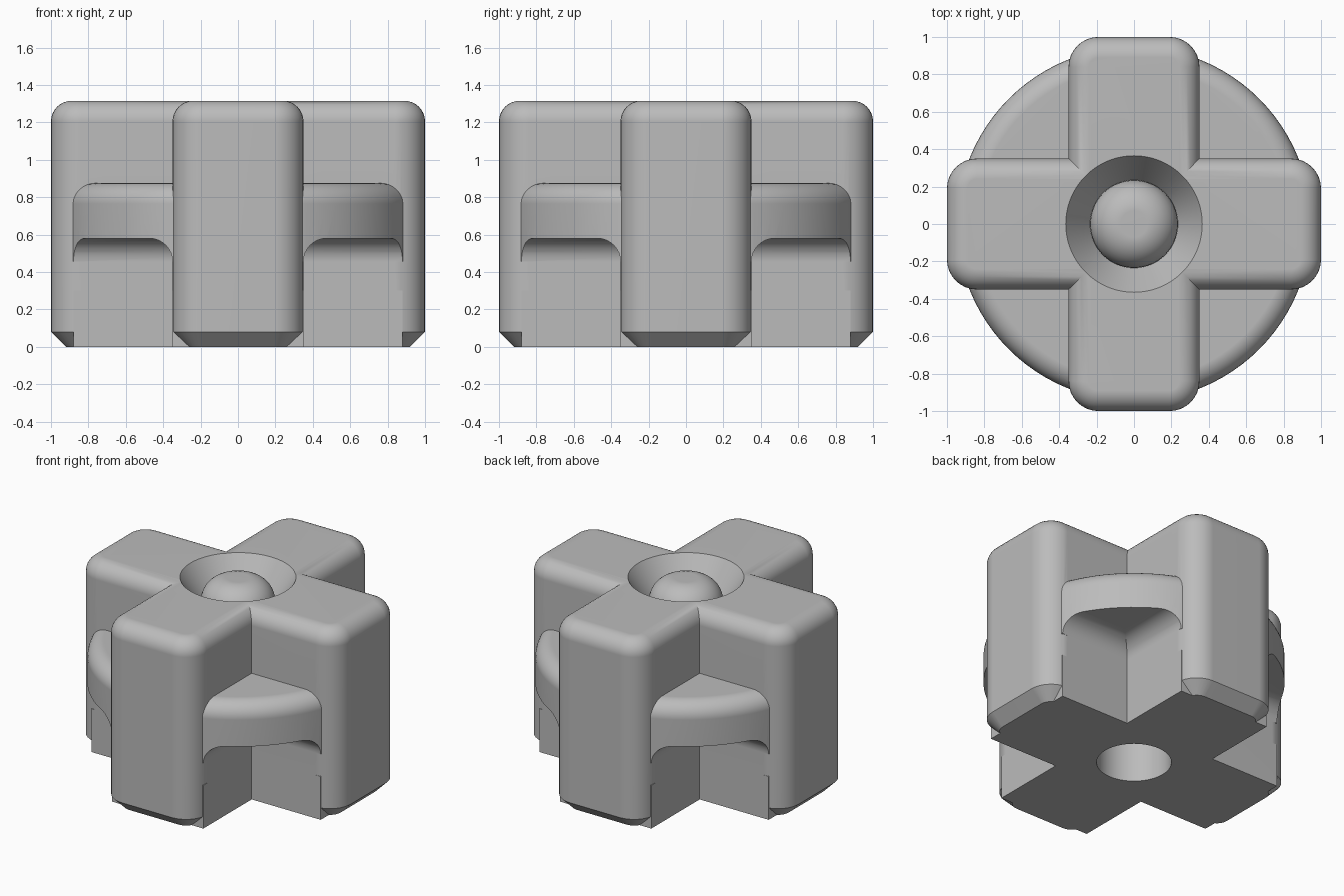
import bpy, bmesh, math
from math import sin, cos, pi

old = bpy.data.objects.get("Cube")
if old:
    bpy.data.objects.remove(old, do_unlink=True)

TOP = 1.315       # overall height
HALF = 0.35       # half width of an arm
CORNER = 0.16     # vertical corner radius
EDGE = 0.11       # rounding of the upper edges
CHAMFER = 0.08    # bevel under the arm ends
STEPS = 8

grey = bpy.data.materials.new("plain grey")
grey.use_nodes = True
grey.diffuse_color = (0.5, 0.5, 0.5, 1)
grey.node_tree.nodes["Principled BSDF"].inputs["Base Color"].default_value = (0.5, 0.5, 0.5, 1)


def loft(name, rings):
    """Closed solid through matching rings of points, capped at both ends."""
    bm = bmesh.new()
    loops = [[bm.verts.new(p) for p in ring] for ring in rings]
    n = len(loops[0])
    for a, b in zip(loops, loops[1:]):
        for i in range(n):
            j = (i + 1) % n
            bm.faces.new((a[i], a[j], b[j], b[i]))
    bm.faces.new(loops[0][::-1])
    bm.faces.new(loops[-1])
    bmesh.ops.recalc_face_normals(bm, faces=bm.faces)
    mesh = bpy.data.meshes.new(name)
    bm.to_mesh(mesh)
    bm.free()
    mesh.materials.append(grey)
    obj = bpy.data.objects.new(name, mesh)
    bpy.context.collection.objects.link(obj)
    return obj


def lathe(name, profile, sides=96):
    """Solid of revolution from (radius, z) pairs."""
    return loft(name, [[(r * cos(2 * pi * i / sides), r * sin(2 * pi * i / sides), z)
                        for i in range(sides)] for r, z in profile])


def arc(r, z, radius):
    """Quarter round from the side (r, z - radius) up to the top (r - radius, z)."""
    return [(r - radius + radius * cos(t * pi / 2 / STEPS),
             z - radius + radius * sin(t * pi / 2 / STEPS)) for t in range(STEPS + 1)]


def rounded_rect(hx, hy, radius, z):
    points = []
    for q, (sx, sy) in enumerate([(1, 1), (-1, 1), (-1, -1), (1, -1)]):
        for t in range(STEPS + 1):
            a = (q + t / STEPS) * pi / 2
            points.append((sx * (hx - radius) + radius * cos(a),
                           sy * (hy - radius) + radius * sin(a), z))
    return points


def rect(x0, x1, y0, y1, z):
    return [(x0, y0, z), (x1, y0, z), (x1, y1, z), (x0, y1, z)]


def combine(target, tool, operation):
    mod = target.modifiers.new(operation.title(), "BOOLEAN")
    mod.operation, mod.solver, mod.object = operation, "EXACT", tool
    with bpy.context.temp_override(object=target, active_object=target):
        bpy.ops.object.modifier_apply(modifier=mod.name)
    bpy.data.objects.remove(tool, do_unlink=True)


# Two crossing bars with rounded ends, plus square lower sides
def bar(name, hx, hy):
    levels = [(CHAMFER, 0), (0, CHAMFER)] + [(1 - r, z) for r, z in arc(1, TOP, EDGE)]
    return loft(name, [rounded_rect(hx - d, hy - d, CORNER - d, z) for d, z in levels])


def foot(name, hx, hy):
    return loft(name, [rect(-hx, hx, -hy, hy, z) for z in (0, 0.3)])


body = bar("cross_body", 1, HALF)
combine(body, foot("side_foot", 0.88, HALF), "UNION")
other = bar("long_bar", HALF, 1)
combine(other, foot("end_foot", HALF, 0.88), "UNION")
combine(body, other, "UNION")

# Round web between the arms, with coved undersides
COVE, UNDER = 0.125, 0.58
web = lathe("web", [(0.947, UNDER - COVE)] + arc(0.947, 0.875, EDGE))
cove = [(HALF - 0.005, 0.3), (HALF - 0.005, UNDER - COVE - 0.01), (HALF, UNDER - COVE)]
cove += [(2 * HALF - r, z) for r, z in arc(HALF, UNDER, COVE)[1:]]
for sx in (1, -1):
    for sy in (1, -1):
        cutter = loft("cove_cutter", [rect(sx * c, sx * 1.2, sy * c, sy * 1.2, z) for c, z in cove])
        combine(web, cutter, "DIFFERENCE")
combine(body, web, "UNION")

# Conical cup on top and socket underneath
combine(body, lathe("cup_cutter", [(0.235, TOP - 0.19), (0.365, TOP), (0.40, TOP + 0.05)]), "DIFFERENCE")
combine(body, lathe("socket_cutter", [(0.235, -0.1), (0.235, 0.5)]), "DIFFERENCE")

# Domed button in the cup
button = lathe("button", [(0.235, TOP - 0.22)] + arc(0.235, TOP - 0.003, 0.165))

for obj in (body, button):
    bpy.ops.object.select_all(action="DESELECT")
    obj.select_set(True)
    bpy.context.view_layer.objects.active = obj
    bpy.ops.object.shade_smooth_by_angle(angle=math.radians(30))
    weighted = obj.modifiers.new("Even Shading", "WEIGHTED_NORMAL")
    weighted.keep_sharp = True
